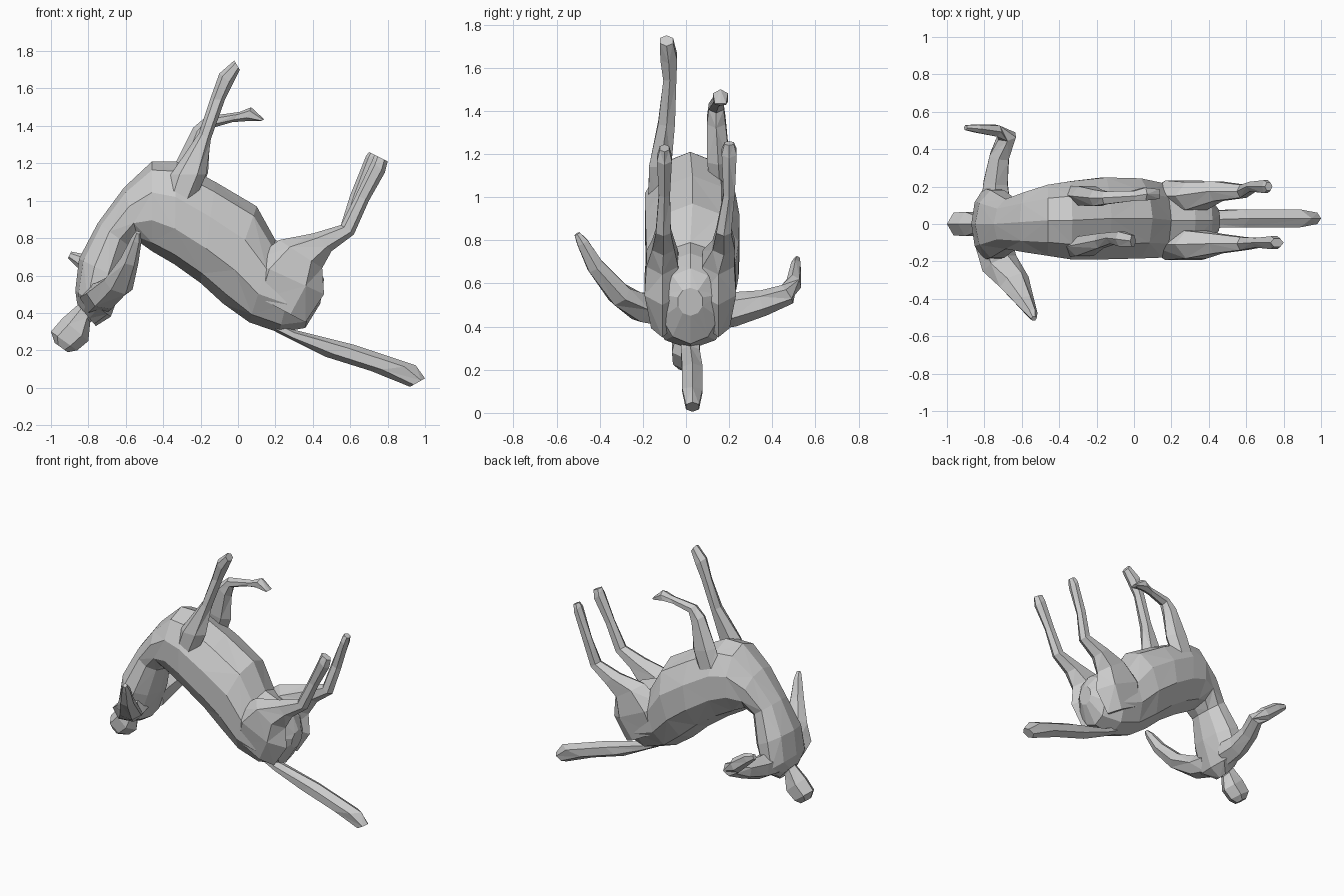
import bpy, bmesh, math
from mathutils import Vector


def loft(name, rings, n):
    """Flat-shaded skin over rings given as (centre, half axis u, half axis v)."""
    bm = bmesh.new()
    loops = []
    for i, (c, u, v) in enumerate(rings):
        loops.append([bm.verts.new(c + u * math.cos(2 * math.pi * k / n)
                                   + v * math.sin(2 * math.pi * k / n)) for k in range(n)])
    for i in range(len(loops) - 1):
        a, b = loops[i], loops[i + 1]
        for k in range(n):
            m = (k + 1) % n
            if (i + k) % 2:
                bm.faces.new((a[k], a[m], b[m]))
                bm.faces.new((a[k], b[m], b[k]))
            else:
                bm.faces.new((a[k], a[m], b[k]))
                bm.faces.new((a[m], b[m], b[k]))
    bm.faces.new(loops[0][::-1])
    bm.faces.new(loops[-1])
    bmesh.ops.recalc_face_normals(bm, faces=bm.faces)
    mesh = bpy.data.meshes.new(name)
    bm.to_mesh(mesh)
    bm.free()
    obj = bpy.data.objects.new(name, mesh)
    bpy.context.collection.objects.link(obj)
    return obj


def profile(name, sections, n):
    """Sections (ax, az, bx, bz, y, w): two side-view outline points, y centre, half width."""
    rings = []
    for ax, az, bx, bz, y, w in sections:
        a, b = Vector((ax, y, az)), Vector((bx, y, bz))
        rings.append(((a + b) / 2, (a - b) / 2, Vector((0, w, 0))))
    return loft(name, rings, n)


def tube(name, points, n, ref):
    """Points (x, y, z, r along ref side, r other) swept along the path."""
    p = [Vector(q[:3]) for q in points]
    rings = []
    for i, q in enumerate(points):
        t = (p[min(i + 1, len(p) - 1)] - p[max(i - 1, 0)]).normalized()
        u = (ref - t * ref.dot(t)).normalized()
        rings.append((p[i], u * q[3], t.cross(u) * q[4]))
    return loft(name, rings, n)


# Arched body: shoulders, waist, chest, barrel, rump
profile("body", [
    (-.86, .45, -.76, .33, 0, .08),
    (-.87, .52, -.68, .38, 0, .20),
    (-.85, .69, -.61, .57, 0, .19),
    (-.75, .88, -.57, .75, 0, .14),
    (-.61, 1.07, -.53, .78, .01, .17),
    (-.46, 1.21, -.46, .73, .02, .20),
    (-.33, 1.21, -.34, .66, .02, .22),
    (-.12, 1.10, -.20, .56, .03, .23),
    (.10, .97, -.08, .45, .03, .225),
    (.20, .79, .06, .35, .02, .21),
    (.33, .74, .22, .295, .02, .20),
    (.42, .67, .36, .32, .02, .14),
    (.46, .58, .44, .45, .02, .06)], 10)

# Head with neck
profile("head", [
    (-.83, .50, -.74, .38, 0, .06),
    (-.86, .44, -.79, .35, 0, .05),
    (-.94, .37, -.80, .25, 0, .075),
    (-1.0, .30, -.86, .20, 0, .07),
    (-.98, .24, -.91, .19, 0, .04)], 6)

# Tail
profile("tail", [
    (.20, .36, .20, .30, .02, .05),
    (.30, .31, .30, .25, .02, .05),
    (.62, .23, .47, .165, .03, .055),
    (.95, .12, .71, .09, .03, .055),
    (1.0, .05, .92, .005, .03, .035)], 6)

# Front legs: one stretched, one folded at the knee
profile("front_leg_straight", [
    (-.38, 1.06, -.24, .98, -.13, .05),
    (-.36, 1.14, -.17, 1.14, -.12, .06),
    (-.21, 1.36, -.145, 1.33, -.09, .045),
    (-.15, 1.54, -.07, 1.54, -.075, .035),
    (-.10, 1.68, -.03, 1.62, -.08, .045),
    (-.02, 1.75, .01, 1.70, -.09, .035)], 6)
profile("front_leg_bent", [
    (-.38, 1.08, -.22, 1.0, .16, .05),
    (-.34, 1.19, -.16, 1.15, .15, .06),
    (-.24, 1.39, -.15, 1.32, .14, .05),
    (-.17, 1.45, -.135, 1.39, .14, .04),
    (.01, 1.475, -.03, 1.42, .15, .03),
    (.07, 1.50, .04, 1.425, .16, .04),
    (.14, 1.435, .12, 1.425, .16, .03)], 6)

# Hind legs with broad thighs
for name, y0, y1, dx, dz in (("hind_leg_right", -.11, -.10, 0, 0),
                             ("hind_leg_left", .15, .20, -.06, .03)):
    ym = (y0 + y1) / 2
    profile(name, [
        (.04, .52, .36, .35, y0, .06),
        (.07, .68, .46, .50, y0, .095),
        (.22, .79, .45, .64, y0, .085),
        (.40, .825, .50, .73, ym, .06),
        (.55, .87, .62, .82, ym, .04),
        (.63 + dx / 2, 1.03, .70 + dx / 2, 1.0, y1, .03),
        (.715 + dx / 2, 1.21 + dz, .785 + dx, 1.15 + dz, y1, .04),
        (.73 + dx / 2, 1.245 + dz / 2, .80 + dx, 1.21 + dz, y1, .025)], 6)

# Arms: one raised diagonally, one bent at the elbow
tube("right_arm", [
    (-.75, -.10, .48, .10, .09),
    (-.72, -.21, .49, .10, .075),
    (-.64, -.31, .55, .085, .06),
    (-.58, -.42, .68, .05, .045),
    (-.545, -.48, .79, .03, .03),
    (-.535, -.505, .83, .015, .015)], 6, Vector((1, 0, 0)))
tube("left_arm", [
    (-.74, .10, .47, .09, .09),
    (-.74, .22, .48, .08, .075),
    (-.72, .36, .51, .06, .06),
    (-.68, .47, .55, .05, .055),
    (-.74, .50, .60, .05, .035),
    (-.84, .51, .68, .04, .025),
    (-.90, .515, .71, .02, .015)], 6, Vector((0, 0, 1)))
